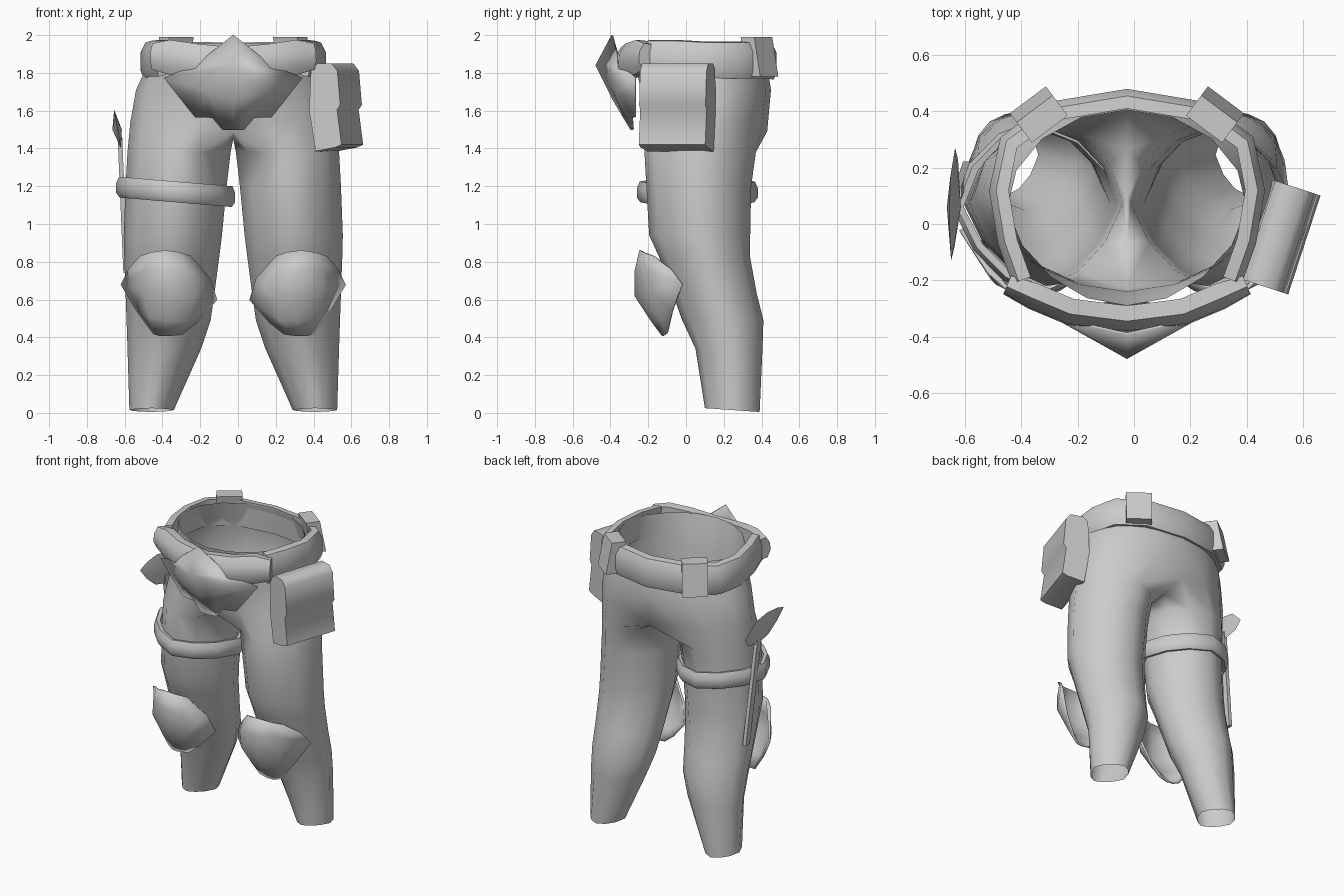
import bpy, bmesh, math
from mathutils import Vector

if "Cube" in bpy.data.objects:
    bpy.data.objects.remove(bpy.data.objects["Cube"])

X0 = -0.025  # symmetry plane of the garment
grey = bpy.data.materials.new("grey")
grey.diffuse_color = (0.6, 0.6, 0.6, 1)
grey.use_nodes = True
grey.node_tree.nodes["Principled BSDF"].inputs["Base Color"].default_value = grey.diffuse_color


def make(name, verts, faces, mirror=False, thick=0, x=0.0, angle=50):
    me = bpy.data.meshes.new(name)
    bm = bmesh.new()
    vs = [bm.verts.new(v) for v in verts]
    for f in faces:
        bm.faces.new([vs[i] for i in f])
    bmesh.ops.recalc_face_normals(bm, faces=bm.faces)
    bm.to_mesh(me)
    bm.free()
    me.materials.append(grey)
    me.shade_smooth()
    me.set_sharp_from_angle(angle=math.radians(angle))
    ob = bpy.data.objects.new(name, me)
    bpy.context.collection.objects.link(ob)
    ob.location.x = x
    if thick:
        m = ob.modifiers.new("thickness", 'SOLIDIFY')
        m.thickness, m.offset = thick, 0
    if mirror:
        m = ob.modifiers.new("mirror", 'MIRROR')
        m.merge_threshold = 0.01
    return ob


def grid_faces(rows, n, closed):
    return [(r * n + i, r * n + (i + 1) % n, (r + 1) * n + (i + 1) % n, (r + 1) * n + i)
            for r in range(rows - 1) for i in range(n if closed else n - 1)]


def band(name, path, section, closed=False, **kw):
    """Sweep a (outward, up) section along a path running counter-clockwise from above."""
    verts, k, n = [], len(path), len(section)
    for i, p in enumerate(path):
        a = path[(i - 1) % k] if closed or i else p
        b = path[(i + 1) % k] if closed or i < k - 1 else p
        t = Vector((b[0] - a[0], b[1] - a[1])).normalized()
        if kw.get("mirror") and abs(p[0]) < 1e-6:
            t = Vector((math.copysign(1, t.x), 0))
        s = p[3] if len(p) > 3 else 1
        verts += [(p[0] + t.y * u * s, p[1] - t.x * u * s, p[2] + w * s) for u, w in section]
    faces = grid_faces(k, n, True)
    if closed:
        faces += [((k - 1) * n + i, (k - 1) * n + (i + 1) % n, (i + 1) % n, i) for i in range(n)]
    else:
        if abs(path[0][0]) > 1e-6:
            faces.append(tuple(range(n)))
        if abs(path[-1][0]) > 1e-6:
            faces.append(tuple((k - 1) * n + i for i in range(n)))
    return make(name, verts, faces, **kw)


def ring_dir(deg, cut=0.0):
    """Direction on a body cross-section, narrower at the front and with trimmed diagonals."""
    a = math.radians(deg)
    c, s = math.cos(a), math.sin(a)
    f = 1 - cut * abs(math.sin(2 * a))
    return c * f * (1 - .14 * max(0, -s)), s * f


# Trousers: leg rings (z, inner x, outer x, front y, back y), then hip rings (z, half width, front, back)
legs = [(0.015, .315, .55, .10, .39), (.34, .17, .56, .05, .405), (.49, .12, .565, -.02, .41),
        (.63, .10, .57, -.07, .375), (.82, .075, .577, -.14, .34), (.94, .06, .58, -.195, .34),
        (1.2, .035, .57, -.21, .345), (1.38, .014, .56, -.22, .37)]
hips = [(1.54, .545, -.23, .43), (1.71, .515, -.24, .45), (1.84, .455, -.265, .43), (1.955, .425, -.29, .405)]
angles = [-180 + 30 * i for i in range(12)]
verts = []
for j, (z, xi, xo, yf, yb) in enumerate(legs):
    for a in angles:
        c, s = ring_dir(a, .06)
        dz = -.01 * s if j == 0 else 0
        verts.append(((xi + xo) / 2 + (xo - xi) / 2 * c, (yf + yb) / 2 + (yb - yf) / 2 * s, z + dz))
for j, (z, w, yf, yb) in enumerate(hips):
    for a in angles:
        cy, ry = (yf + yb) / 2, (yb - yf) / 2
        if abs(a) <= 120:
            c, s = ring_dir(a * .75)
            zz = z - .05 if j == 0 and abs(a) == 120 else z
            verts.append((w * c if abs(a) < 120 else 0, cy + ry * s, zz))
        else:  # crotch seam on the centre plane
            verts.append((0, cy + ry * math.sin(math.radians(a)), z - .09 if j == 0 else z))
faces = [f for f in grid_faces(12, 12, True) if any(verts[i][0] > 1e-6 for i in f)]
make("trousers", verts, faces, mirror=True, x=X0, angle=70)

# Belt: rear band and the thicker padded front roll
band("belt_rear", [(.375, -.20, 1.88), (.425, -.06, 1.88), (.455, .12, 1.87), (.42, .29, 1.87),
                   (.27, .40, 1.87), (0, .445, 1.865)],
     [(-.035, .095), (.01, .09), (.035, .04), (.035, -.06), (.02, -.10), (-.02, -.09)], mirror=True, x=X0)
band("belt_front", [(0, -.335, 1.84), (.2, -.31, 1.86), (.33, -.255, 1.88), (.425, -.215, 1.885, .75)],
     [(-.045, .09), (.01, .095), (.045, .04), (.05, -.03), (.02, -.09), (-.04, -.09)], mirror=True, x=X0)

# Belt loops: leaning boxes on the two rear corners
c, t, o = Vector((.31, .385)), Vector((.80, -.60)), Vector((.60, .80))
verts = []
for z, lean in ((1.78, .025), (1.99, -.015)):
    for a, b in ((-1, -1), (1, -1), (1, 1), (-1, 1)):
        p = c + t * a * .08 + o * (b * .045 + lean)
        verts.append((p.x, p.y, z))
make("belt_loop", verts, [(0, 1, 2, 3), (4, 5, 6, 7)] + grid_faces(2, 4, True), mirror=True, x=X0)

# Front plate: pointed shield fanned about its foremost point
edge = [(0, -.39, 2.0), (.20, -.345, 1.84), (.365, -.27, 1.775), (.283, -.27, 1.67), (.20, -.27, 1.565),
        (.11, -.285, 1.565), (.055, -.28, 1.50), (0, -.29, 1.50)]
verts = [(0, -.475, 1.84), (.13, -.365, 1.70), (0, -.385, 1.66)] + edge
faces = [(0, 3, 4), (0, 4, 5), (0, 5, 1), (1, 5, 6), (1, 6, 7), (1, 7, 8), (1, 8, 9), (0, 1, 2), (2, 1, 9, 10)]
make("front_plate", verts, faces, mirror=True, thick=.01, x=X0)

# Knee pads: curved shells
pad = [(.23, -.185, .83), (.29, -.225, .85), (.36, -.24, .86), (.43, -.225, .85), (.49, -.17, .83),
       (.125, -.12, .71), (.24, -.23, .74), (.35, -.265, .75), (.46, -.21, .76), (.55, -.08, .76),
       (.09, -.08, .60), (.21, -.21, .61), (.345, -.265, .62), (.48, -.19, .65), (.59, -.02, .68),
       (.195, -.10, .48), (.25, -.15, .49), (.34, -.18, .49), (.44, -.14, .51), (.51, -.07, .545),
       (.27, -.11, .42), (.30, -.115, .415), (.345, -.12, .41), (.385, -.115, .41), (.42, -.10, .42)]
make("knee_pad", pad, grid_faces(5, 5, False), mirror=True, thick=.015, x=X0, angle=60)

# Thigh strap: slightly tilted loop round one leg
path = []
for i in range(12):
    c, s = ring_dir(30 * i, .07)
    c = -c  # runs over the mirrored leg
    path.append((-.33 + .285 * c, .06 + .29 * s, 1.17 - .025 * c))
band("thigh_strap", path[::-1], [(-.01, .05), (.015, .055), (.03, .02), (.03, -.03), (.012, -.055), (-.01, -.05)],
     closed=True)

# Hip pouch: flap-over-body profile (outward, z) extruded along the hip
prof = [(-.075, 1.82), (-.04, 1.85), (.04, 1.85), (.072, 1.81), (.088, 1.63), (.07, 1.605),
        (.095, 1.42), (.06, 1.405), (-.05, 1.385), (-.085, 1.60)]
u, v, c = Vector((.95, -.31)), Vector((.31, .95)), Vector((.515, -.045))
verts = []
for s in (-.185, .185):
    for a, z in prof:
        p = c + u * a + v * s
        verts.append((p.x, p.y, z))
n = len(prof)
make("hip_pouch", verts, grid_faces(2, n, True) + [tuple(range(n)), tuple(range(n, 2 * n))], angle=65)

# Side blade: broad leaf-shaped head on a thin shaft
leaf = [(-.13, 1.57), (-.05, 1.595), (.06, 1.605), (.17, 1.585), (.27, 1.49), (.23, 1.43), (.11, 1.40),
        (0, 1.43), (-.08, 1.50)]
verts = [(-.655 + .035 * (1.6 - z) / .2, y, z) for y, z in leaf] + [(-.665, .06, 1.5), (-.615, .06, 1.5)]
n = len(leaf)
faces = [(i, (i + 1) % n, k) for k in (n, n + 1) for i in range(n)]
make("blade_head", verts, faces, angle=50)
verts = [(x + dx, y + dy, z) for x, y, z in ((-.595, .20, .74), (-.625, .11, 1.46))
         for dx, dy in ((-.012, -.022), (.012, -.022), (.012, .022), (-.012, .022))]
make("blade_shaft", verts, [(0, 1, 2, 3), (4, 5, 6, 7)] + grid_faces(2, 4, True))
